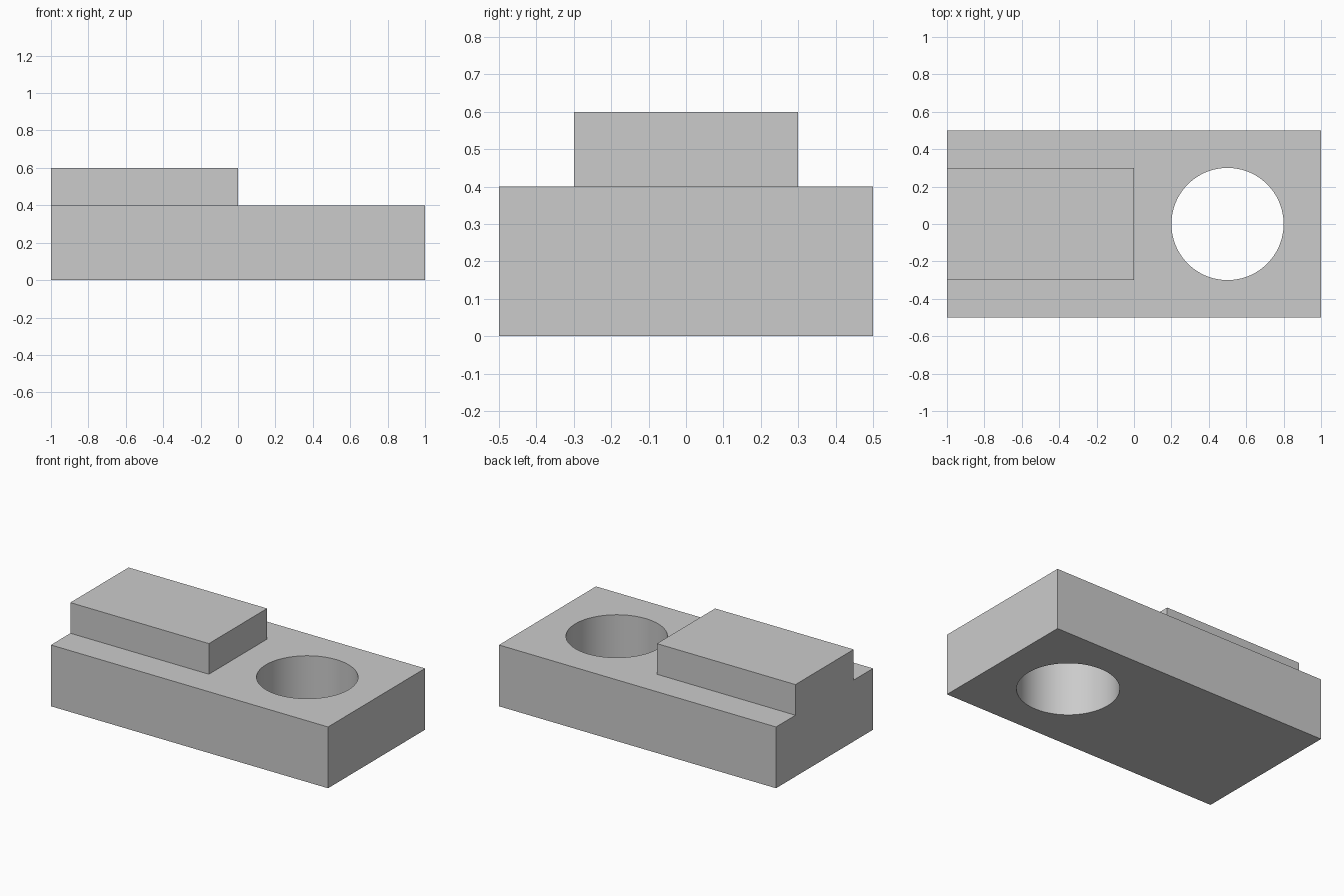
import bpy
import bmesh
import math

default = bpy.data.objects.get("Cube")
if default:
    bpy.data.objects.remove(default, do_unlink=True)

# Single matte grey
grey = bpy.data.materials.new("light_grey")
grey.use_nodes = True
colour = (0.6, 0.6, 0.6, 1.0)
grey.diffuse_color = colour
grey.node_tree.nodes["Principled BSDF"].inputs["Base Color"].default_value = colour


def box(name, low, high):
    """Axis-aligned box between two corners."""
    bpy.ops.mesh.primitive_cube_add(size=1)
    obj = bpy.context.object
    obj.name = name
    for v in obj.data.vertices:
        v.co = [h if c > 0 else l for c, l, h in zip(v.co, low, high)]
    obj.data.materials.append(grey)
    return obj


def combine(target, tool, operation):
    """Apply a boolean and discard the tool object."""
    mod = target.modifiers.new(operation.lower(), "BOOLEAN")
    mod.operation = operation
    mod.solver = "EXACT"
    mod.object = tool
    bpy.context.view_layer.objects.active = target
    bpy.ops.object.modifier_apply(modifier=mod.name)
    bpy.data.objects.remove(tool, do_unlink=True)


# Base slab with the raised pad fused flush to its right end
block = box("stepped_block", (-1, -0.5, 0), (1, 0.5, 0.4))
pad = box("raised_pad", (-1, -0.3, 0.2), (0, 0.3, 0.6))
combine(block, pad, "UNION")

# Round through hole
bpy.ops.mesh.primitive_cylinder_add(vertices=96, radius=0.3, depth=1, location=(0.5, 0, 0.2))
drill = bpy.context.object
drill.name = "hole_cutter"
drill.hide_render = True
drill.data.materials.append(grey)
combine(block, drill, "DIFFERENCE")

# Merge coplanar faces left by the union
bm = bmesh.new()
bm.from_mesh(block.data)
bmesh.ops.dissolve_limit(bm, angle_limit=math.radians(0.5), verts=bm.verts, edges=bm.edges)
bm.to_mesh(block.data)
bm.free()

# Smooth bore, crisp block edges
bpy.ops.object.select_all(action="DESELECT")
block.select_set(True)
bpy.context.view_layer.objects.active = block
bpy.ops.object.shade_smooth_by_angle(angle=math.radians(30))
